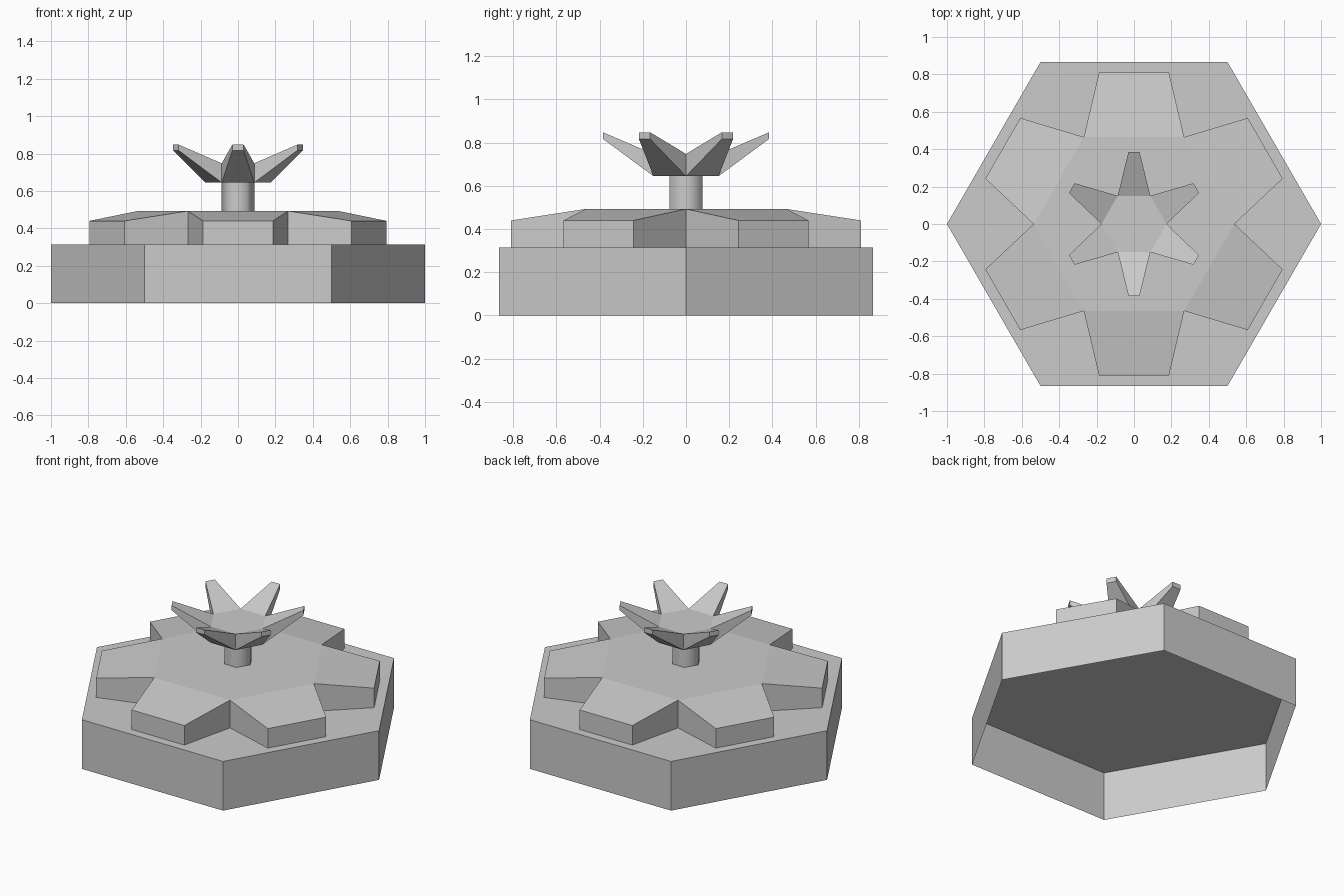
import bpy
from math import sin, cos, pi

if "Cube" in bpy.data.objects:
    bpy.data.objects.remove(bpy.data.objects["Cube"])


def make(name, verts, faces, smooth=False):
    mesh = bpy.data.meshes.new(name)
    mesh.from_pydata(verts, [], faces)
    for p in mesh.polygons:
        p.use_smooth = smooth
    obj = bpy.data.objects.new(name, mesh)
    bpy.context.collection.objects.link(obj)
    return obj


def hexagon(r, z):
    return [(r * cos(i * pi / 3), r * sin(i * pi / 3), z) for i in range(6)]


def hex_tube(name, r, z0, z1, top, smooth=False):
    sides = [(i, (i + 1) % 6, (i + 1) % 6 + 6, i + 6) for i in range(6)]
    cap = [tuple(range(6, 12))] if top else []
    return make(name, hexagon(r, z0) + hexagon(r, z1), sides + cap, smooth)


def six_arm_star(name, r, reach, half, core, tip, bottom):
    """Hexagonal core with a tapering arm on each side; core/tip = (z low, z high)."""
    verts = hexagon(r, core[0]) + hexagon(r, core[1])
    faces = [tuple(range(6, 12))]
    if bottom:
        faces.append(tuple(range(5, -1, -1)))
    for i in range(6):
        a = (i + 0.5) * pi / 3
        n = len(verts)
        for z in tip:
            for s in (-half, half):
                verts.append((reach * cos(a) - s * sin(a), reach * sin(a) + s * cos(a), z))
        j = (i + 1) % 6
        faces += [(i + 6, n + 2, n + 3, j + 6),      # arm top
                  (i, n, n + 2, i + 6),              # arm sides
                  (n + 1, j, j + 6, n + 3),
                  (n, n + 1, n + 3, n + 2)]          # arm tip
        if bottom:
            faces.append((j, n + 1, n, i))           # arm underside
    return make(name, verts, faces)


# Hollow base, open underneath
hex_tube("base", 1.0, 0.0, 0.315, top=True)
# Raised star plate with sloping arms
six_arm_star("star_plate", 0.537, 0.81, 0.187, (0.315, 0.493), (0.315, 0.44), bottom=False)
# Smooth-shaded six-sided post
hex_tube("post", 0.088, 0.493, 0.645, top=False, smooth=True)
# Crown with six upswept prongs
six_arm_star("crown", 0.174, 0.384, 0.03, (0.645, 0.748), (0.817, 0.848), bottom=True)
